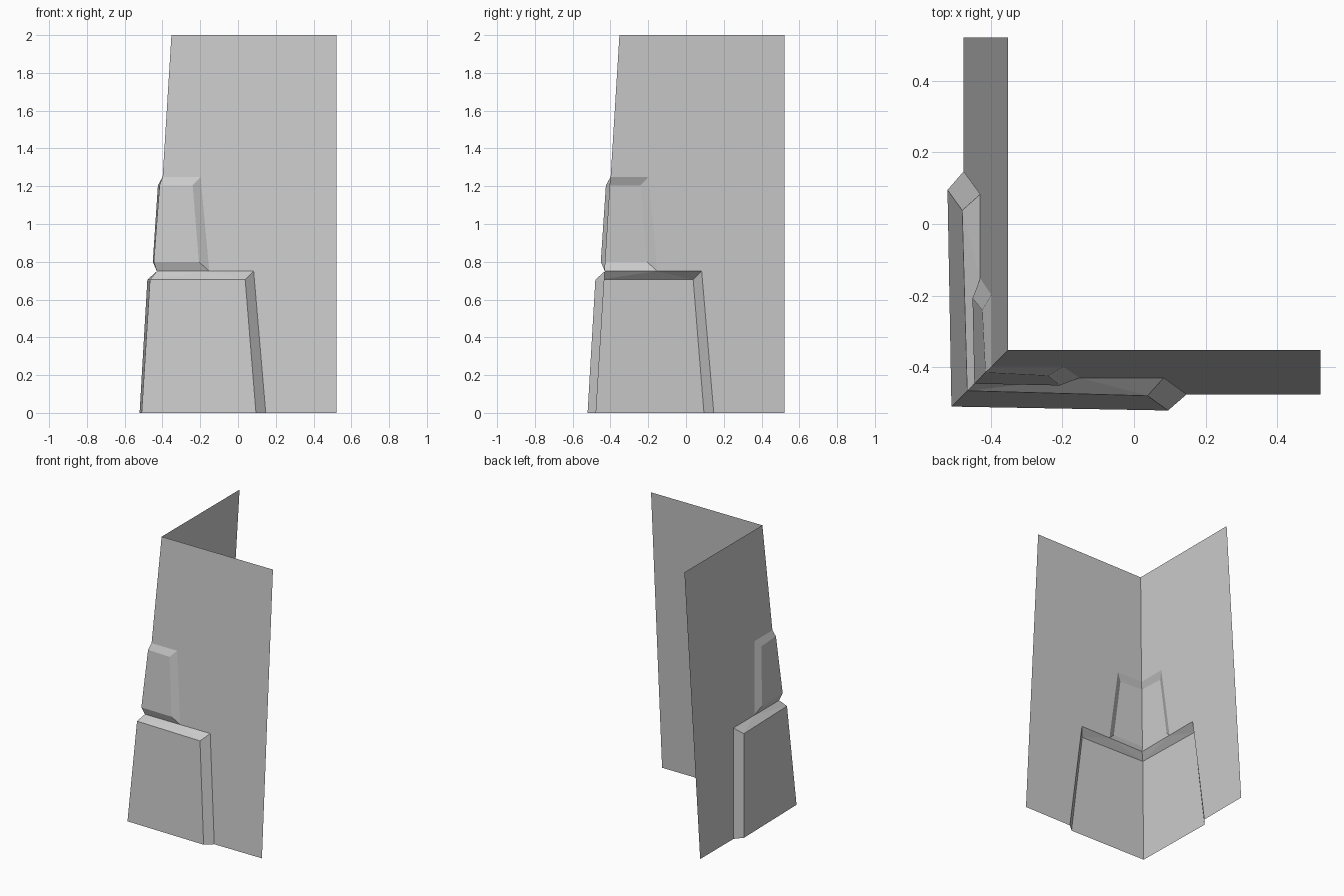
import bpy, bmesh

if "Cube" in bpy.data.objects:
    bpy.data.objects.remove(bpy.data.objects["Cube"])


def wall_y(z):
    """Depth of the leaning front wall plane at height z."""
    return -0.476 + 0.0618 * z


def on_wall(x, z):
    return (x, wall_y(z), z)


def corner(z):
    return (wall_y(z), wall_y(z), z)


def corner_sheet(name, faces):
    """Build the front half, reflect it across the x = y diagonal, weld the corner."""
    bm = bmesh.new()
    for f in faces:
        bm.faces.new([bm.verts.new(p) for p in f])
        bm.faces.new([bm.verts.new((y, x, z)) for x, y, z in reversed(f)])
    bmesh.ops.remove_doubles(bm, verts=bm.verts[:], dist=0.0005)
    mesh = bpy.data.meshes.new(name)
    bm.to_mesh(mesh)
    bm.free()
    obj = bpy.data.objects.new(name, mesh)
    bpy.context.collection.objects.link(obj)
    return obj


# Outlines where the raised blocks meet the wall
low_bottom = on_wall(0.147, 0)
low_top = on_wall(0.083, 0.75)
up_bottom = on_wall(-0.152, 0.75)
up_top = on_wall(-0.198, 1.25)

# Leaning corner wall, open behind the raised blocks
corner_sheet("corner_wall", [[
    low_bottom, on_wall(0.521, 0), on_wall(0.521, 2), corner(2),
    corner(1.25), up_top, up_bottom, low_top]])

# Lower corner block: main face, bevelled side, bevelled top
a, b = (-0.51, -0.51, 0), (0.095, -0.521, 0)
c, d = (0.038, -0.48, 0.705), (-0.466, -0.466, 0.705)
corner_sheet("lower_corner_block", [
    [a, b, c, d],
    [b, low_bottom, low_top, c],
    [d, c, up_bottom], [c, low_top, up_bottom], [d, up_bottom, corner(0.75)]])

# Upper corner block: main face, bevelled side, bevelled top and underside
a, b = (-0.446, -0.446, 0.8), (-0.207, -0.451, 0.8)
c, d = (-0.24, -0.424, 1.205), (-0.415, -0.415, 1.205)
corner_sheet("upper_corner_block", [
    [a, b, c, d],
    [b, up_bottom, up_top, c],
    [d, c, up_top, corner(1.25)],
    [corner(0.75), up_bottom, b, a]])
